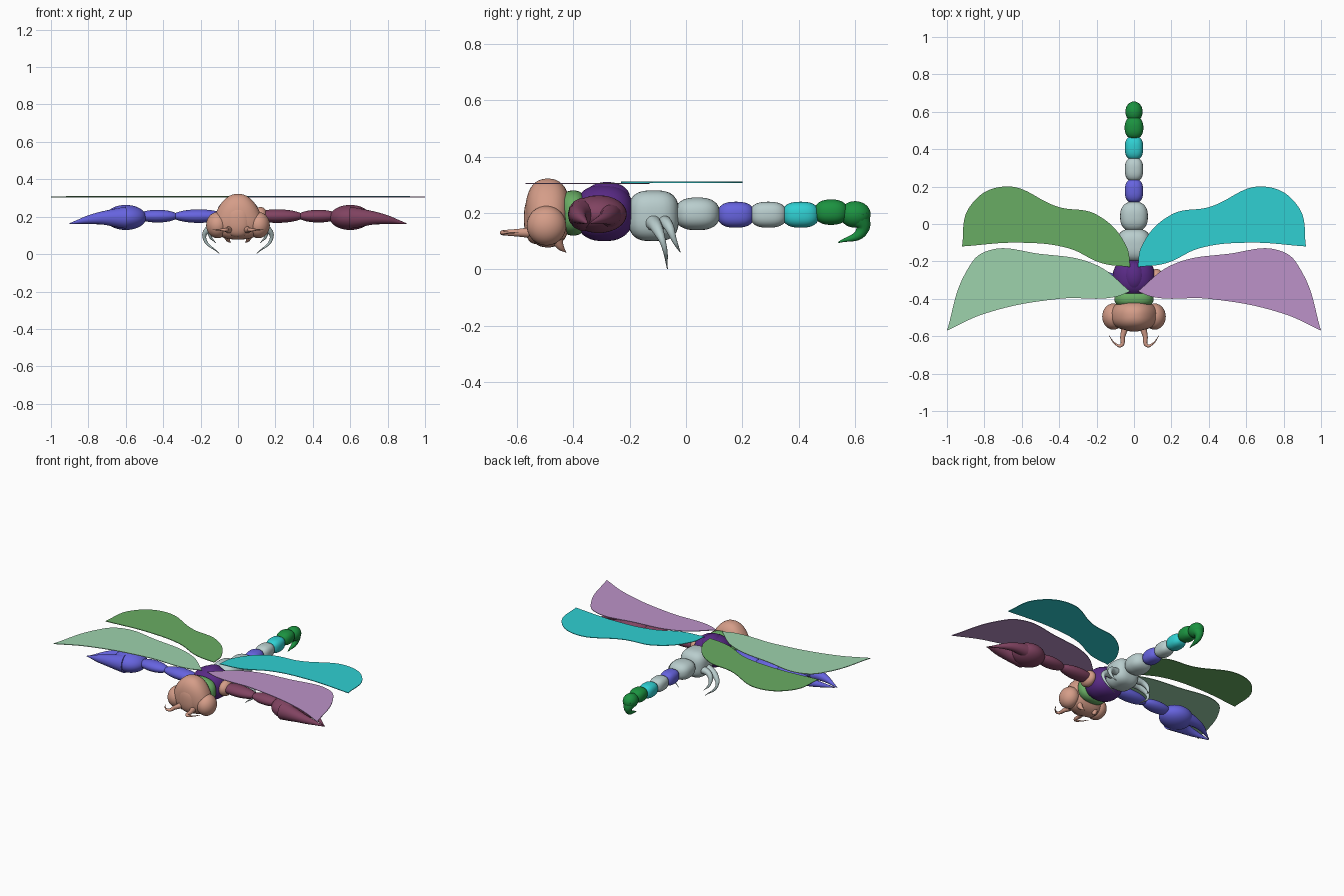
import bpy, bmesh, math
from mathutils import Vector

if "Cube" in bpy.data.objects:
    bpy.data.objects.remove(bpy.data.objects["Cube"])


def material(name, *shade):
    """Flat material from a display colour, stored as linear values."""
    mat = bpy.data.materials.new(name)
    mat.use_nodes = True
    colour = [channel ** 2.2 for channel in shade] + [1]
    mat.diffuse_color = colour
    mat.node_tree.nodes["Principled BSDF"].inputs["Base Color"].default_value = colour
    return mat


salmon = material("salmon", .83, .61, .53)
green = material("leaf green", .41, .67, .39)
pale = material("pale green", .61, .82, .67)
mauve = material("mauve", .73, .57, .78)
cyan = material("cyan", .2, .81, .82)
purple = material("deep purple", .35, .18, .52)
grey = material("pale grey", .72, .8, .8)
blue = material("blue violet", .4, .39, .87)
maroon = material("maroon", .5, .27, .38)
dark = material("dark green", .13, .57, .26)


def activate(obj):
    bpy.context.collection.objects.link(obj)
    bpy.ops.object.select_all(action="DESELECT")
    bpy.context.view_layer.objects.active = obj
    obj.select_set(True)


def blob(name, mat, centre, radii, boxy=2, narrow=0):
    """Rounded lump: higher boxy squares it off, narrow pinches its top."""
    bm = bmesh.new()
    bmesh.ops.create_uvsphere(bm, u_segments=32, v_segments=20, radius=1)
    for vert in bm.verts:
        unit = vert.co / sum(abs(c) ** boxy for c in vert.co) ** (1 / boxy)
        unit.x *= 1 - narrow * unit.z
        vert.co = Vector(c + r * u for c, r, u in zip(centre, radii, unit))
    mesh = bpy.data.meshes.new(name)
    bm.to_mesh(mesh)
    bm.free()
    mesh.materials.append(mat)
    activate(bpy.data.objects.new(name, mesh))
    bpy.ops.object.shade_smooth()


def smooth_path(name, mat, points, flat):
    """Curve through the points; a flat one is a closed outline with sharp ends."""
    curve = bpy.data.curves.new(name, "CURVE")
    curve.dimensions = "2D" if flat else "3D"
    curve.materials.append(mat)
    spline = curve.splines.new("BEZIER")
    spline.use_cyclic_u = flat
    spline.bezier_points.add(len(points) - 1)
    reach = [abs(point[0]) for point in points]
    for knot, point, x in zip(spline.bezier_points, points, reach):
        knot.co = point
        sharp = flat and x in (min(reach), max(reach))
        knot.handle_left_type = knot.handle_right_type = "VECTOR" if sharp else "AUTO"
    return curve, spline


def to_mesh(name, curve):
    obj = bpy.data.objects.new(name, curve)
    activate(obj)
    bpy.ops.object.convert(target="MESH")
    bpy.ops.object.shade_smooth_by_angle(angle=math.radians(50))


def horn(name, mat, points, thickness):
    """Round tube that tapers to a point at its last knot."""
    curve, spline = smooth_path(name, mat, points, False)
    curve.bevel_depth = thickness
    curve.bevel_resolution = 5
    curve.use_fill_caps = True
    last = len(points) - 1
    for i, knot in enumerate(spline.bezier_points):
        knot.radius = max(1 - i / last, .05)
    to_mesh(name, curve)


def wing(name, mat, outline, height, side):
    """Thin membrane from an outline given for the left side."""
    points = [(x * side, y, height) for x, y in outline]
    curve, spline = smooth_path(name, mat, points, True)
    curve.fill_mode = "BOTH"
    curve.extrude = .002
    # A planar curve drops its height, so it is set on every knot of the mesh
    to_mesh(name, curve)
    mesh = bpy.context.view_layer.objects.active.data
    middle = sum(vert.co.z for vert in mesh.vertices) / len(mesh.vertices)
    for vert in mesh.vertices:
        vert.co.z += height - middle


# Neck, thorax and abdomen
blob("neck", green, (0, -.4, .2), (.105, .05, .08), boxy=2.5)
blob("thorax", purple, (0, -.29, .2), (.115, .105, .1), boxy=2.4)
blob("wing_mount", purple, (0, -.28, .26), (.06, .08, .05))
blob("front_abdomen", grey, (0, -.115, .19), (.09, .09, .09), boxy=3)
blob("rear_abdomen", grey, (0, .04, .197), (.074, .08, .058), boxy=2.5)

# Evenly spaced tail beads
for i, shade in enumerate((blue, grey, cyan)):
    blob(f"tail_segment_{i}", shade, (0, .177 + .115 * i, .194), (.049, .065, .046), boxy=2.6)

# Hooked tail tip
blob("tail_bulb", dark, (0, .515, .203), (.05, .06, .045), boxy=2.4)
blob("stinger_bulb", dark, (0, .6, .195), (.046, .055, .047))
horn("stinger", dark, [(0, .61, .19), (0, .625, .14), (0, .54, .095)], .045)

# Domed head with a forward muzzle
blob("head", salmon, (0, -.49, .2), (.125, .08, .122), boxy=2.4, narrow=.3)
blob("muzzle", salmon, (0, -.53, .18), (.07, .045, .09), boxy=2.4)

# Wing outlines from root, round the trailing edge and tip, back along the leading edge
FRONT = [(.02, -.36), (.2, -.22), (.5, -.16), (.8, -.15), (.9, -.26),
         (1, -.57), (.8, -.48), (.4, -.4), (.1, -.39)]
HIND = [(.02, -.23), (.04, -.12), (.2, .05), (.4, .09), (.7, .2), (.88, .09),
        (.92, -.12), (.6, -.1), (.35, -.13), (.17, -.21)]

# Paired parts: wings, arms, pincers, legs and mouthparts
for side, tag, fore, hind, arm in ((1, "left", mauve, cyan, maroon),
                                   (-1, "right", pale, green, blue)):

    def paired(points):
        return [(x * side, y, z) for x, y, z in points]

    wing(tag + "_front_wing", fore, FRONT, .305, side)
    wing(tag + "_hind_wing", hind, HIND, .309, side)

    # Arm beads run outward to the palm
    blob(tag + "_upper_arm", arm, (.21 * side, -.3, .203), (.14, .05, .036))
    blob(tag + "_forearm", arm, (.43 * side, -.3, .203), (.11, .048, .034))
    blob(tag + "_palm", arm, (.6 * side, -.31, .196), (.11, .1, .067))
    finger = [(.6, -.36, .195), (.76, -.38, .19), (.9, -.35, .163)]
    thumb = [(.6, -.27, .195), (.76, -.28, .185), (.89, -.34, .163)]
    horn(tag + "_finger", arm, paired(finger), .06)
    horn(tag + "_thumb", arm, paired(thumb), .052)

    # Curved legs under the abdomen
    front_leg = [(.06, -.12, .17), (.15, -.1, .14), (.18, -.08, .09), (.1, -.066, .002)]
    rear_leg = [(.06, -.08, .17), (.14, -.06, .15), (.15, -.04, .1), (.12, -.02, .06)]
    horn(tag + "_front_leg", grey, paired(front_leg), .03)
    horn(tag + "_rear_leg", grey, paired(rear_leg), .026)

    # Eye lobes, hooked mouthparts and jaw points
    blob(tag + "_eye_lobe", salmon, (.11 * side, -.495, .155), (.06, .07, .07))
    hook = [(.05, -.56, .13), (.06, -.6, .13), (.07, -.65, .13), (.1, -.64, .13), (.135, -.595, .13)]
    jaw = [(.06, -.46, .11), (.055, -.445, .08), (.04, -.425, .06)]
    horn(tag + "_mouth_hook", salmon, paired(hook), .018)
    horn(tag + "_jaw", salmon, paired(jaw), .025)

# Shoulder collar on the left arm
blob("left_shoulder", salmon, (.12, -.3, .2), (.04, .06, .052))
